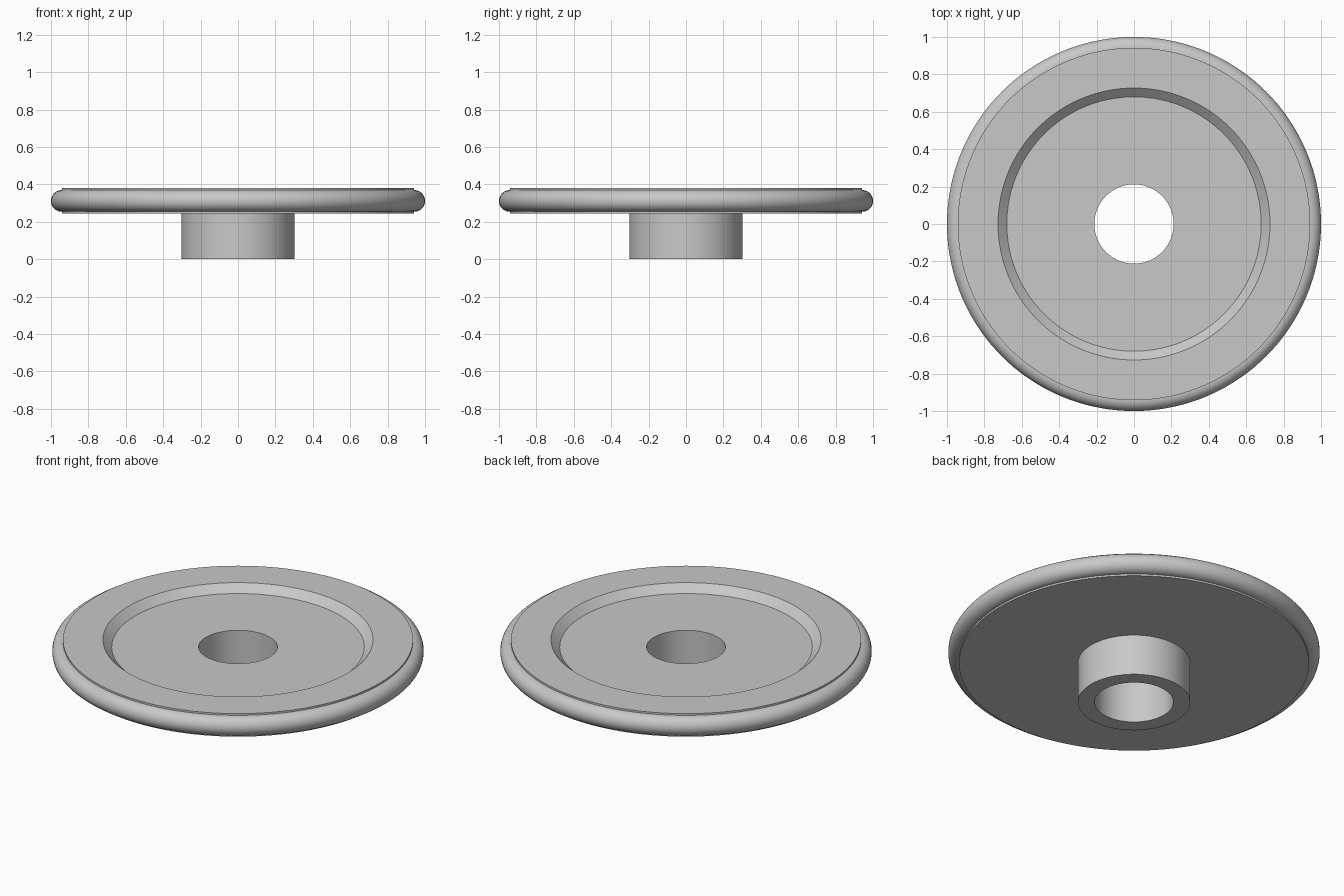
import bpy, bmesh
from math import pi, sin, cos, radians
from mathutils import Vector

cube = bpy.data.objects.get("Cube")
if cube:
    bpy.data.objects.remove(cube, do_unlink=True)

SEGMENTS = 144
ARC_STEPS = 16

# Key sizes
bore_r, hub_r = 0.212, 0.302
disc_r, disc_bottom, disc_top = 0.942, 0.243, 0.38
floor_r, recess_r, floor_z = 0.68, 0.727, 0.337
rim_r = 1.0 - disc_r
rim_z = (disc_bottom + disc_top) / 2

# Rounded rim: half circle standing slightly inside the disc faces
rim = [(disc_r + rim_r * cos(a), rim_z + rim_r * sin(a))
       for a in (pi * (i / ARC_STEPS - 0.5) for i in range(ARC_STEPS + 1))]

# Closed cross-section: hub, disc underside, rim, top face, recess, bore
profile = [(bore_r, 0), (hub_r, 0), (hub_r, disc_bottom), (disc_r, disc_bottom),
           *rim, (disc_r, disc_top), (recess_r, disc_top),
           (floor_r, floor_z), (bore_r, floor_z)]

# Turn the cross-section around the vertical axis
bm = bmesh.new()
verts = [bm.verts.new((r, 0, z)) for r, z in profile]
edges = [bm.edges.new((v, verts[(i + 1) % len(verts)])) for i, v in enumerate(verts)]
bmesh.ops.spin(bm, geom=verts + edges, cent=Vector(), axis=(0, 0, 1),
               angle=2 * pi, steps=SEGMENTS, use_merge=True)
bmesh.ops.remove_doubles(bm, verts=bm.verts, dist=1e-5)
bmesh.ops.recalc_face_normals(bm, faces=bm.faces)
mesh = bpy.data.meshes.new("flanged_disc")
bm.to_mesh(mesh)
bm.free()

disc = bpy.data.objects.new("flanged_disc", mesh)
bpy.context.collection.objects.link(disc)

# Plain grey material
grey = bpy.data.materials.new("light_grey")
grey.use_nodes = True
colour = (0.58, 0.58, 0.58, 1)
grey.diffuse_color = colour
grey.node_tree.nodes["Principled BSDF"].inputs["Base Color"].default_value = colour
mesh.materials.append(grey)

# Smooth round walls, crisp corners
bpy.ops.object.select_all(action='DESELECT')
disc.select_set(True)
bpy.context.view_layer.objects.active = disc
bpy.ops.object.shade_smooth_by_angle(angle=radians(30))
